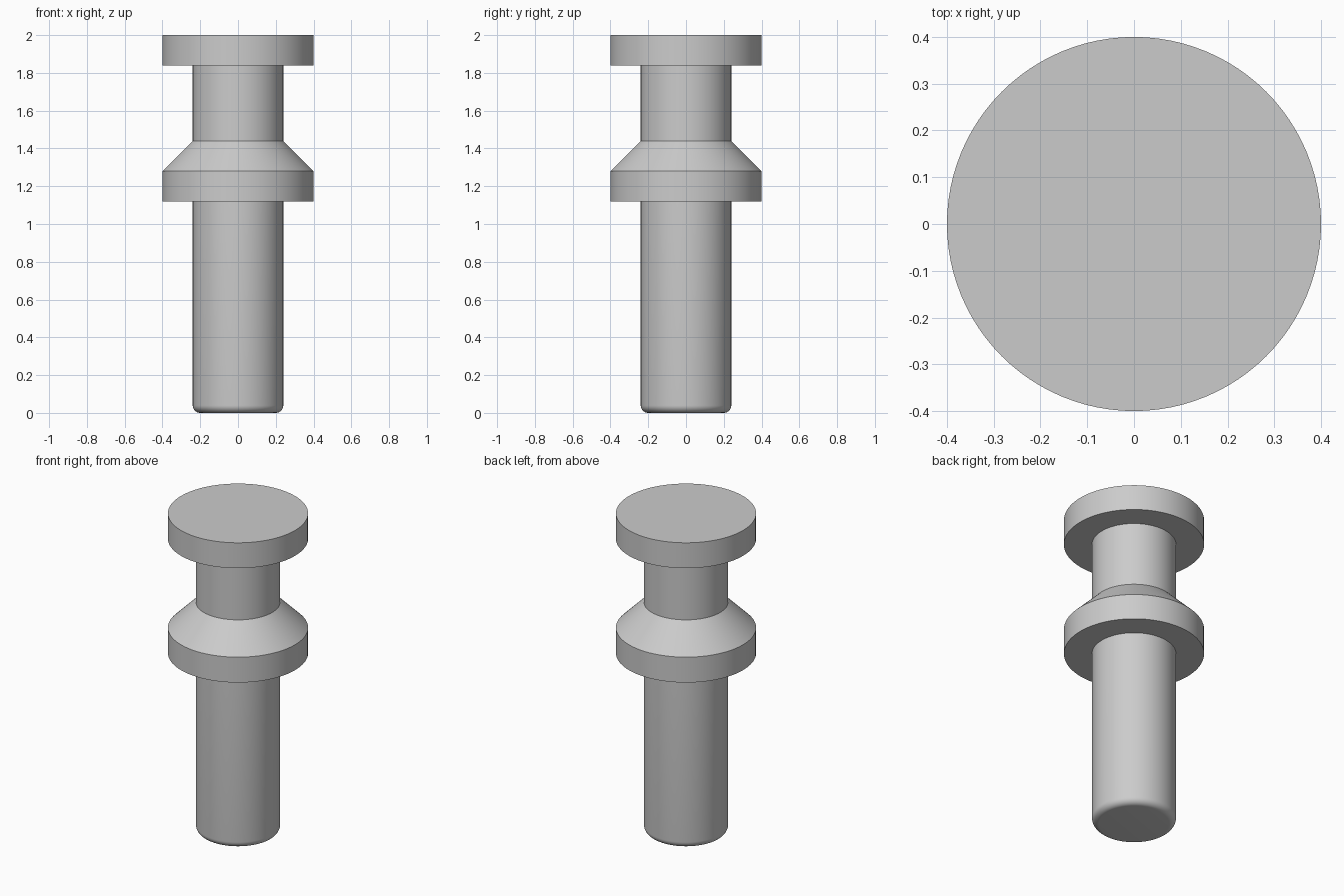
import bpy
import bmesh
import math

if "Cube" in bpy.data.objects:
    bpy.data.objects.remove(bpy.data.objects["Cube"], do_unlink=True)

SIDES = 96
SHANK_R, FLANGE_R, FILLET = 0.24, 0.4, 0.04

# Plain grey metal
grey = bpy.data.materials.new("grey_metal")
grey.use_nodes = True
colour = (0.6, 0.6, 0.6, 1)
grey.diffuse_color = colour
grey.node_tree.nodes["Principled BSDF"].inputs["Base Color"].default_value = colour


def lathe(name, profile, material):
    """Turn a (radius, height) profile around z, with flat caps at both ends."""
    bm = bmesh.new()
    rings = []
    for r, z in profile:
        angles = [2 * math.pi * i / SIDES for i in range(SIDES)]
        rings.append([bm.verts.new((r * math.cos(a), r * math.sin(a), z)) for a in angles])
    for low, high in zip(rings, rings[1:]):
        for i in range(SIDES):
            j = (i + 1) % SIDES
            bm.faces.new((low[i], low[j], high[j], high[i]))
    bm.faces.new(rings[0][::-1])
    bm.faces.new(rings[-1])
    bm.normal_update()
    # Smooth round walls, crisp steps
    for face in bm.faces:
        face.smooth = True
    for edge in bm.edges:
        edge.smooth = edge.calc_face_angle() < math.radians(30)
    mesh = bpy.data.meshes.new(name)
    bm.to_mesh(mesh)
    bm.free()
    mesh.materials.append(material)
    obj = bpy.data.objects.new(name, mesh)
    bpy.context.collection.objects.link(obj)
    return obj


# Rounded tip of the shank
steps = 8
arc = [math.pi / 2 * i / steps for i in range(steps + 1)]
tip = [(SHANK_R - FILLET + FILLET * math.sin(a), FILLET - FILLET * math.cos(a)) for a in arc]

# Shank, collar with sloped shoulder, neck and flat head
body = [
    (SHANK_R, 1.12),
    (FLANGE_R, 1.12),
    (FLANGE_R, 1.28),
    (SHANK_R, 1.44),
    (SHANK_R, 1.84),
    (FLANGE_R, 1.84),
    (FLANGE_R, 2.0),
]

lathe("flanged_pin", tip + body, grey)
